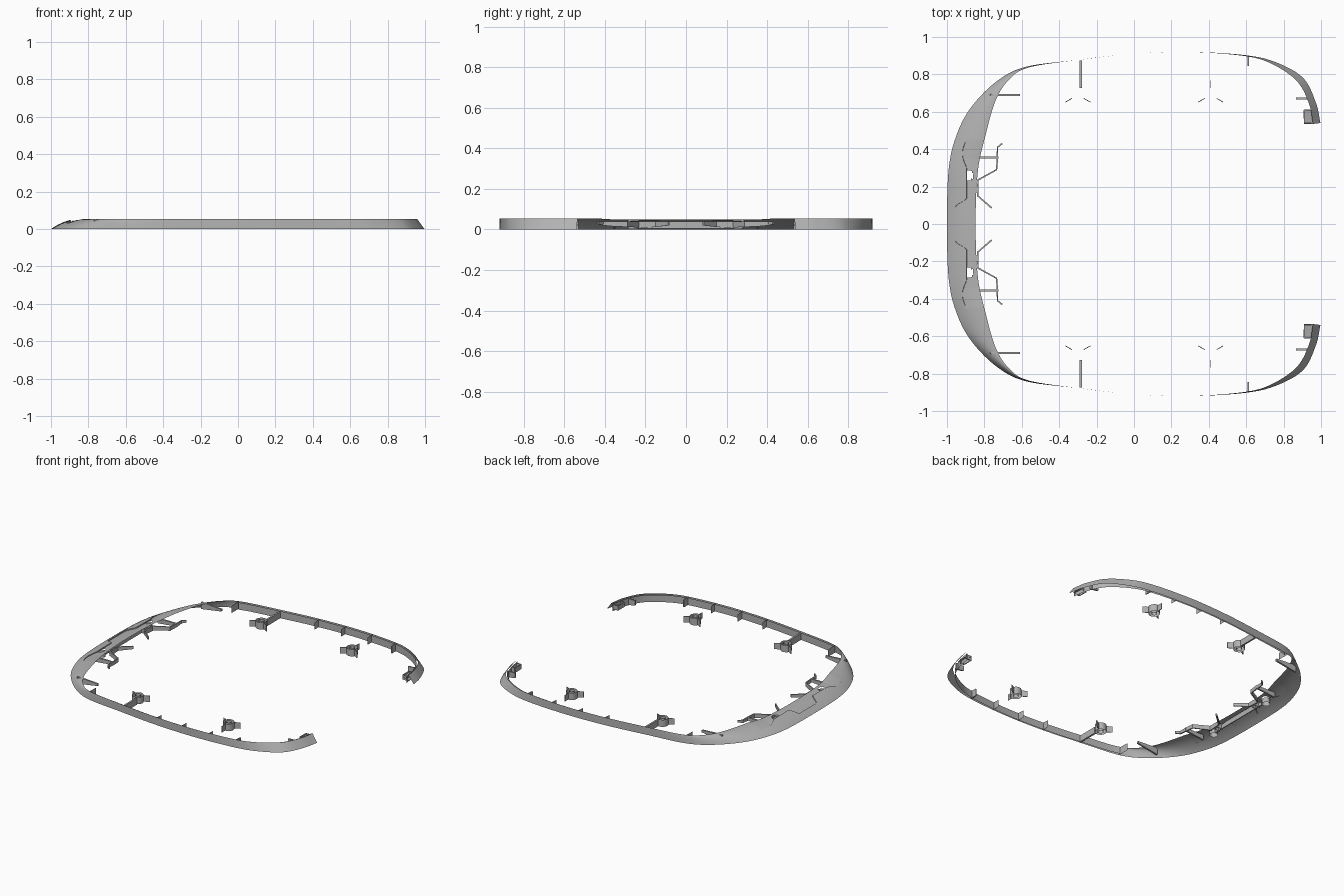
import bpy
import bmesh
import math
from mathutils import Vector

HEIGHT = 0.055

default_cube = bpy.data.objects.get("Cube")
if default_cube:
    bpy.data.objects.remove(default_cube, do_unlink=True)

grey = bpy.data.materials.new("moulded_grey")
grey.use_nodes = True
colour = (0.45, 0.45, 0.45, 1)
grey.diffuse_color = colour
grey.node_tree.nodes["Principled BSDF"].inputs["Base Color"].default_value = colour


def finish(name, bm, thickness=0, smooth=False):
    """Turn a bmesh into a part mirrored across the centre line."""
    mesh = bpy.data.meshes.new(name)
    bm.to_mesh(mesh)
    bm.free()
    mesh.materials.append(grey)
    part = bpy.data.objects.new(name, mesh)
    bpy.context.collection.objects.link(part)
    if thickness:
        solid = part.modifiers.new("thickness", 'SOLIDIFY')
        solid.thickness = thickness
        solid.offset = 0
    mirror = part.modifiers.new("mirror", 'MIRROR')
    mirror.use_axis = (False, True, False)
    if smooth:
        bpy.ops.object.select_all(action='DESELECT')
        part.select_set(True)
        bpy.context.view_layer.objects.active = part
        bpy.ops.object.shade_smooth_by_angle(angle=math.radians(30))


def ribbon(name, path, low, high, thickness=0.0, smooth=False):
    """Upright plate along a path; low and high are (start, end) heights."""
    bm = bmesh.new()
    rows = []
    for i, (x, y) in enumerate(path):
        f = i / (len(path) - 1)
        rows.append([bm.verts.new((x, y, a + (b - a) * f)) for a, b in (low, high)])
    for a, b in zip(rows, rows[1:]):
        bm.faces.new((a[0], b[0], b[1], a[1]))
    finish(name, bm, thickness, smooth)


def tube(name, x, y, radius, low, high):
    """Open cylinder wall."""
    turns = [math.tau * k / 24 for k in range(25)]
    ribbon(name, [(x + radius * math.cos(a), y + radius * math.sin(a)) for a in turns],
           (low, low), (high, high), smooth=True)


def spline(points, steps):
    """Smooth curve through the inner points."""
    result = []
    for a, b, c, d in zip(points, points[1:], points[2:], points[3:]):
        for s in range(steps):
            t = s / steps
            result.append((b * 2 + (c - a) * t + (a * 2 - b * 5 + c * 4 - d) * t**2
                           + (b * 3 - a - c * 3 + d) * t**3) / 2)
    result.append(points[-2])
    return result


def recess_edge(y):
    """Where the stepped recess begins on the sloping end."""
    if y < 0.1:
        return -0.955
    if y < 0.14:
        return -0.955 + (y - 0.1) * 1.5
    if y < 0.31:
        return -0.895
    return -0.893 - 0.025 * math.sin(math.pi * (y - 0.31) / 0.15)


# Rim outline: foot x, foot y, top x, top y
outline = [
    (-1, 0, -.847, 0), (-.99, .3, -.835, .28), (-.947, .48, -.795, .47),
    (-.87, .625, -.74, .66), (-.735, .762, -.67, .77), (-.58, .84, -.565, .836),
    (-.3, .877, -.3, .877), (0, .91, 0, .91), (.3, .92, .3, .92),
    (.6, .902, .59, .898), (.765, .862, .735, .857), (.905, .78, .87, .765),
    (.972, .65, .935, .645), (.997, .54, .957, .535)]
points = [Vector(p) for p in outline]
second = points[1]
before = Vector((second[0], -second[1], second[2], -second[3]))
points = [before] + points + [points[-1] * 2 - points[-2]]
rim = spline(points, 24)

bm = bmesh.new()
columns, step_column = 24, 8
grid = []
for p in rim:
    row = []
    recessed = p[0] < 0 and p[1] < 0.46
    edge = (recess_edge(p[1]) - p[0]) / (p[2] - p[0]) if recessed else 0.35
    depth = 0.007 * min(1, (0.46 - p[1]) / 0.1) if recessed else 0
    for c in range(columns + 1):
        # Columns gather so that the step follows the recess outline
        if c <= step_column:
            t = edge * c / step_column
        else:
            t = edge + 0.01 + (0.99 - edge) * (c - step_column - 1) / (columns - step_column - 1)
        x, y = p[0] + (p[2] - p[0]) * t, p[1] + (p[3] - p[1]) * t
        z = HEIGHT * (1 - (1 - t) ** (2 if x < 0 else 1))
        row.append(bm.verts.new((x, y, z - (depth if c > step_column else 0))))
    grid.append(row)
for a, b in zip(grid, grid[1:]):
    for c in range(columns):
        bm.faces.new((a[c], a[c + 1], b[c + 1], b[c]))

# Screw opening in the sloping end
hole = Vector((-.885, .26))
opening = [f for f in bm.faces if (f.calc_center_median().xy - hole).length < 0.027
           and f.calc_center_median().x > -.893]
bmesh.ops.delete(bm, geom=opening, context='FACES')
finish("rim_shell", bm, smooth=True)

# Second wall just inside the rim
ribbon("inner_wall", [(p[2] * .99, p[3] * .99) for p in rim if p[2] > -.58],
       (0, 0), (.05, .05), smooth=True)

# Screw posts with their radial fins
for label, x, angles in (("rear", -.3, (210, 330)), ("front", .41, (90, 210, 330))):
    centre = Vector((x, .69))
    tube(label + "_post_outer", x, centre.y, .037, 0, .05)
    tube(label + "_post_inner", x, centre.y, .019, 0, .05)
    for angle in angles:
        a = math.radians(angle)
        across = Vector((math.cos(a), math.sin(a)))
        ribbon(f"{label}_post_fin_{angle}", [centre + across * .037, centre + across * .077],
               (.003, .003), (.047, .045), .004)
ribbon("post_tie", [(-.285, .727), (-.285, .875)], (0, 0), (.045, .045), .012)

# Small stiffeners along the side wall
for k, (x, wall, reach) in enumerate(((-.58, .836, .08), (0, .91, .055), (.2, .918, .055),
                                      (.41, .917, .055), (.61, .895, .05))):
    ribbon(f"wall_stiffener_{k}", [(x, wall), (x, wall - reach)],
           (0, 0), (.053, .05), .008 if x > .5 else 0)

# Ribs and clip at the open end
ribbon("end_rib", [(.865, .67), (.928, .67)], (.01, 0), (.045, .045), .01)
ribbon("end_clip_side", [(.91, .61), (.91, .54), (.95, .54)], (.012, .012), (.045, .045), .006)
ribbon("end_clip_back", [(.91, .61), (.94, .61)], (.012, .012), (.045, .045), .006)
bm = bmesh.new()
bm.faces.new([bm.verts.new(v) for v in
              ((.91, .535, .035), (.96, .535, .02), (.96, .61, .02), (.91, .61, .035))])
finish("end_clip_shelf", bm)

# Ribs and hooked springs beneath the sloping end
ribbon("corner_rib", [(-.77, .69), (-.61, .69)], (.005, .03), (.054, .045), .012)
ribbon("spring_arm", [(-.875, .355), (-.725, .355)], (.005, .02), (.04, .04), .012)
ribbon("spring_hook", [(-.73, .355), (-.73, .41), (-.705, .43)], (.015, .025), (.04, .04), .008)
ribbon("spring_leaf", [(-.835, .235), (-.735, .29), (-.73, .355)], (.01, .015), (.04, .04), .008)
ribbon("inner_hook", [(-.835, .235), (-.835, .15), (-.76, .085)], (.005, .02), (.04, .04), .008)
ribbon("inner_bracket", [(-.885, .17), (-.84, .17), (-.84, .2), (-.885, .2)],
       (.005, .005), (.04, .04), .004)
tube("end_post", hole.x, hole.y, .027, .003, .036)

# Cross wall behind the recess
ribbon("cross_wall", [(-.875, 0), (-.875, .12)], (.005, .005), (.04, .04), .006)
ribbon("cross_wall_step", [(-.875, .12), (-.875, .23)], (.005, .005), (.04, .028), .006)
